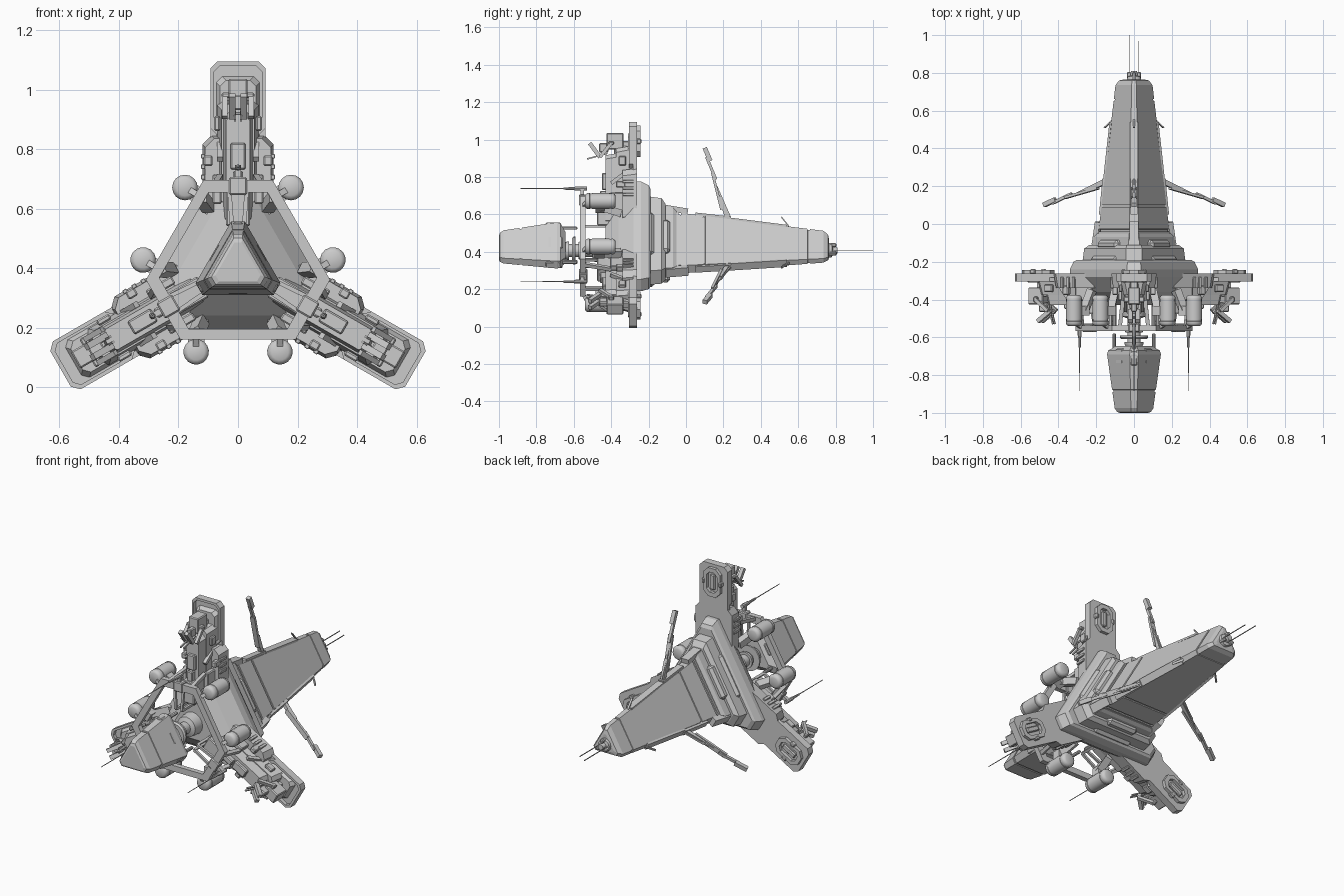
import bpy, bmesh, math
from mathutils import Matrix, Vector

if "Cube" in bpy.data.objects:
    bpy.data.objects.remove(bpy.data.objects["Cube"])

AXIS_HEIGHT = .406
THIRDS = {"top": 0, "left": 120, "right": 240}
GREY = (.6, .6, .6, 1)

hull_grey = bpy.data.materials.new("hull_grey")
hull_grey.use_nodes = True
hull_grey.diffuse_color = GREY
hull_grey.node_tree.nodes["Principled BSDF"].inputs["Base Color"].default_value = GREY


def turn(degrees):
    return Matrix.Rotation(math.radians(degrees), 4, "Y")


def finish(name, bm, thrice=True, smooth=False):
    """Make one part, or three copies turned about the long axis."""
    bmesh.ops.recalc_face_normals(bm, faces=bm.faces)
    mesh = bpy.data.meshes.new(name)
    bm.to_mesh(mesh)
    bm.free()
    mesh.materials.append(hull_grey)
    if smooth:
        mesh.shade_smooth()
        mesh.set_sharp_from_angle(angle=math.radians(35))
    for label, degrees in THIRDS.items():
        if thrice or label == "top":
            part = bpy.data.objects.new(f"{label}_{name}" if thrice else name, mesh)
            part.matrix_world = Matrix.Translation((0, 0, AXIS_HEIGHT)) @ turn(degrees)
            bpy.context.collection.objects.link(part)


def skin(bm, loops, closed=False):
    """Bridge matching loops; cap the ends unless the loops close on themselves."""
    rings = [[bm.verts.new(point) for point in loop] for loop in loops]
    following = rings[1:] + rings[:1] if closed else rings[1:]
    for ring, after in zip(rings, following):
        for i in range(len(ring)):
            bm.faces.new((ring[i - 1], ring[i], after[i], after[i - 1]))
    if not closed:
        bm.faces.new(rings[0])
        bm.faces.new(rings[-1])


def triangle(y, corner, cut):
    """Triangle with its corners cut off, sized by the corner distance."""
    return [turn(degrees) @ Vector((side * cut * corner, y, corner))
            for degrees in THIRDS.values() for side in (-1, 1)]


def loft(name, cut, *stations):
    """Triangular body through (y, corner distance) stations."""
    bm = bmesh.new()
    skin(bm, [triangle(y, corner, cut) for y, corner in stations])
    finish(name, bm, thrice=False)


def cut_rect(y, width, inner, outer, cut):
    """Rectangle with cut corners, between two distances from the axis."""
    half, middle, reach = width / 2, (inner + outer) / 2, (outer - inner) / 2
    corner = [(half - cut, reach), (half, reach - cut)]
    quarter = corner + [(x, -r) for x, r in reversed(corner)]
    outline = quarter + [(-x, -r) for x, r in quarter]
    outline = quarter + [(-x, r) for x, r in reversed(quarter)]
    return [Vector((x, y, middle + r)) for x, r in outline]


def plate(name, back, front, width, inner, outer, cut=.02, slope=0):
    """Slab of an arm whose front edge is drawn in by the slope."""
    bm = bmesh.new()
    skin(bm, [cut_rect(back, width, inner, outer, cut),
              cut_rect(front, width - 2 * slope, inner, outer - slope, cut)])
    finish(name, bm)


def frame(name, outer, inner, depth, thrice=True):
    """Flat open ring between two outlines."""
    push = Vector((0, depth, 0))
    bm = bmesh.new()
    skin(bm, [outer, [p + push for p in outer], [p + push for p in inner], inner], closed=True)
    finish(name, bm, thrice)


def sides(pair):
    return (-1, 1) if pair else (1,)


def box(name, at, size, pair=False, bevel=.005):
    bm = bmesh.new()
    for side in sides(pair):
        place = Matrix.Translation((side * at[0], at[1], at[2]))
        bmesh.ops.create_cube(bm, size=1, matrix=place @ Matrix.Diagonal((*size, 1)))
    bmesh.ops.bevel(bm, geom=bm.edges[:], offset=bevel, segments=1, affect="EDGES")
    finish(name, bm)


def beam(name, start, end, width, depth=None, pair=False, thrice=True):
    """Straight bar of rectangular section."""
    bm = bmesh.new()
    for side in sides(pair):
        mirror = Matrix.Diagonal((side, 1, 1))
        a, b = mirror @ Vector(start), mirror @ Vector(end)
        along = (b - a).normalized()
        across = Vector((0, 1, 0)) if abs(along.x) > .7 else Vector((1, 0, 0))
        normal = along.cross(across).normalized()
        axes = Matrix((normal.cross(along), normal, along)).transposed().to_4x4()
        size = Matrix.Diagonal((width, depth or width, (b - a).length, 1))
        bmesh.ops.create_cube(bm, size=1, matrix=Matrix.Translation((a + b) / 2) @ axes @ size)
    finish(name, bm, thrice)


def lathe(name, profile, x=0, r=0, pair=False, thrice=True, count=16):
    """Round part along y from (y, radius) points."""
    bm = bmesh.new()
    angles = [math.tau * i / count for i in range(count)]
    for side in sides(pair):
        skin(bm, [[(side * x + size * math.cos(a), y, r + size * math.sin(a)) for a in angles]
                  for y, size in profile])
    finish(name, bm, thrice, smooth=True)


def with_grooves(size_at, start, end, grooves):
    """Stations of a straight taper with narrow sunken panel lines."""
    stations = [(start, size_at(start))]
    for y in grooves:
        for offset, scale in ((0, 1), (.001, .95), (.012, .95), (.013, 1)):
            stations.append((y + offset, scale * size_at(y + offset)))
    return stations + [(end, size_at(end))]


# Central hull with stepped tiers
loft("hull_core", .1, (-.43, .16), (-.36, .28), (-.28, .37), (-.24, .37), (-.2, .35), (-.19, .33))
loft("rear_tier", .15, (-.2, .29), (-.13, .28), (-.11, .25))
loft("tail_collar", .12, (-.12, .24), (-.07, .23), (-.05, .21))
box("hull_flat_panel", at=(0, -.19, -.17), size=(.26, .04, .05), bevel=.015)
box("tier_flat_panel", at=(0, -.11, -.13), size=(.2, .05, .08), bevel=.015)

# Tapering tail, end cap and thin aerials
tail = with_grooves(lambda y: .198 - y / 8, -.1, .735, grooves=(-.04, .09, .65))
loft("tail", .12, *tail, (.76, .085), (.765, .06))
lathe("tail_cap", [(.75, .04), (.78, .035), (.785, .02), (.81, .016)], thrice=False)
box("tail_cap_block", at=(0, .78, .03), size=(.02, .05, .02))
for side, tip in (("right", 1), ("left", .97)):
    x = -.025 if side == "right" else .025
    beam(f"{side}_tail_aerial", start=(x, .76, 0), end=(x, tip, 0), width=.004, thrice=False)

# Rails and spikes along the tail ridges
beam("ridge_block", start=(0, -.11, .23), end=(0, .01, .21), width=.05, depth=.03)
beam("ridge_front_rail", start=(0, .05, .194), end=(0, .24, .172), width=.036, depth=.02)
beam("ridge_back_rail", start=(0, .24, .17), end=(0, .54, .132), width=.042, depth=.012)
beam("ridge_spike", start=(0, .55, .13), end=(0, .51, .18), width=.012, depth=.006)

# Swept spars
beam("spar_root", start=(0, .23, .15), end=(0, .18, .29), width=.022)
beam("spar_blade", start=(0, .19, .22), end=(0, .14, .42), width=.03, depth=.014)
beam("spar_rod", start=(0, .16, .38), end=(0, .11, .5), width=.016)
beam("spar_tip", start=(0, .13, .48), end=(0, .1, .55), width=.024)
beam("spar_stay", start=(0, .235, .18), end=(0, .16, .35), width=.01)

# Three arms in layers
plate("arm_flange", back=-.262, front=-.284, width=.186, inner=.2, outer=.688, cut=.024)
plate("arm_root", back=-.262, front=-.34, width=.24, inner=.15, outer=.44, cut=.03, slope=.01)
plate("arm_step", back=-.28, front=-.31, width=.15, inner=.2, outer=.64, slope=.015)
plate("arm_body", back=-.3, front=-.375, width=.14, inner=.2, outer=.56, slope=.015)
plate("arm_ridge", back=-.37, front=-.43, width=.1, inner=.14, outer=.52, slope=.01)
frame("arm_lip", cut_rect(-.28, .186, .44, .688, .024), cut_rect(-.28, .16, .454, .674, .02), depth=-.025)
box("ridge_cap", at=(0, -.435, .37), size=(.05, .03, .09))
box("ridge_foot", at=(0, -.44, .2), size=(.08, .07, .13))
box("ridge_link", at=(0, -.44, .29), size=(.035, .04, .06))
box("arm_knob", at=(.1, -.35, .355), size=(.03, .05, .035), pair=True)
box("arm_cheek", at=(.07, -.37, .26), size=(.03, .07, .1), pair=True)
box("arm_pad", at=(.07, -.34, .48), size=(.02, .04, .05), pair=True)
for i in range(3):
    box(f"arm_vent_{i}", at=(.117, -.31, .3 + i * .035), size=(.014, .06, .016), pair=True, bevel=.002)
beam("arm_brace", start=(.06, -.32, .42), end=(.06, -.4, .36), width=.02, pair=True)

# Turret near each arm tip
box("turret_body", at=(0, -.38, .585), size=(.065, .09, .09))
box("turret_base", at=(0, -.35, .52), size=(.05, .07, .08))
box("turret_mount", at=(0, -.33, .56), size=(.04, .06, .05))
box("turret_crossbar", at=(0, -.4, .575), size=(.11, .03, .018))
box("turret_sight", at=(0, -.44, .55), size=(.03, .05, .05))
beam("turret_arm", start=(.045, -.4, .575), end=(.045, -.46, .5), width=.018, pair=True)
beam("turret_fin", start=(.02, -.46, .5), end=(.02, -.515, .575), width=.022, pair=True)
beam("turret_barrel", start=(.01, -.42, .52), end=(.01, -.53, .49), width=.008, pair=True)

# Raised hatch behind each arm tip
frame("hatch_frame", cut_rect(-.265, .11, .5, .67, .03), cut_rect(-.265, .07, .525, .645, .02), depth=.022)
box("hatch_bar", at=(0, -.255, .585), size=(.03, .016, .09))
box("hatch_clamp", at=(.055, -.252, .585), size=(.02, .026, .03), pair=True)

# Open front ring and its struts
frame("front_ring", triangle(-.567, .29, .4), triangle(-.567, .248, .4), depth=.03, thrice=False)
box("ring_corner_block", at=(0, -.55, .27), size=(.06, .045, .06))
beam("ring_strut", start=(.075, -.55, .275), end=(.06, -.4, .3), width=.02, pair=True)
beam("ring_spoke", start=(.03, -.555, .27), end=(.02, -.56, .13), width=.014, pair=True)
beam("hub_strut", start=(.02, -.56, .13), end=(.02, -.42, .13), width=.014, pair=True)

# Six tanks, rounded at both ends and grooved near them
tank = with_grooves(lambda y: .043, -.525, -.39, grooves=(-.515, -.41))
lathe("tank", [(-.541, .028), (-.535, .038), *tank, (-.38, .036), (-.376, .026)], x=.178, r=.265, pair=True)
beam("tank_stem", start=(.178, -.46, .265), end=(.11, -.46, .226), width=.05, depth=.055, pair=True)
beam("tank_root", start=(.125, -.46, .234), end=(.1, -.35, .2), width=.04, pair=True)
beam("tank_stay", start=(.178, -.52, .265), end=(.13, -.55, .238), width=.02, pair=True)

# Long forward aerials
lathe("aerial_needle", [(-.885, .002), (-.65, .003)], r=.332, count=8)
lathe("aerial_base", [(-.655, .006), (-.6, .008), (-.59, .011), (-.53, .011)], r=.332, count=8)
beam("aerial_mount", start=(0, -.555, .27), end=(0, -.555, .34), width=.02)

# Neck discs and nose pod
lathe("neck_core", [(-.68, .035), (-.5, .035), (-.49, .06), (-.4, .07)], thrice=False)
for name, y, radius in (("front", -.635, .05), ("middle", -.6, .075), ("back", -.565, .05)):
    lathe(f"{name}_neck_disc", [(y - .01, radius * .9), (y, radius), (y + .01, radius)], thrice=False)
nose = with_grooves(lambda y: .255 + y * .15, -.975, -.69, grooves=(-.89,))
loft("nose_pod", .15, (-1, .08), (-.995, .095), *nose, (-.67, .145), (-.645, .1))
box("nose_clamp", at=(0, -.71, .135), size=(.03, .08, .03))
box("nose_tie", at=(0, -.635, .12), size=(.022, .11, .016))
box("nose_flat_panel", at=(0, -.7, -.08), size=(.07, .08, .025))
